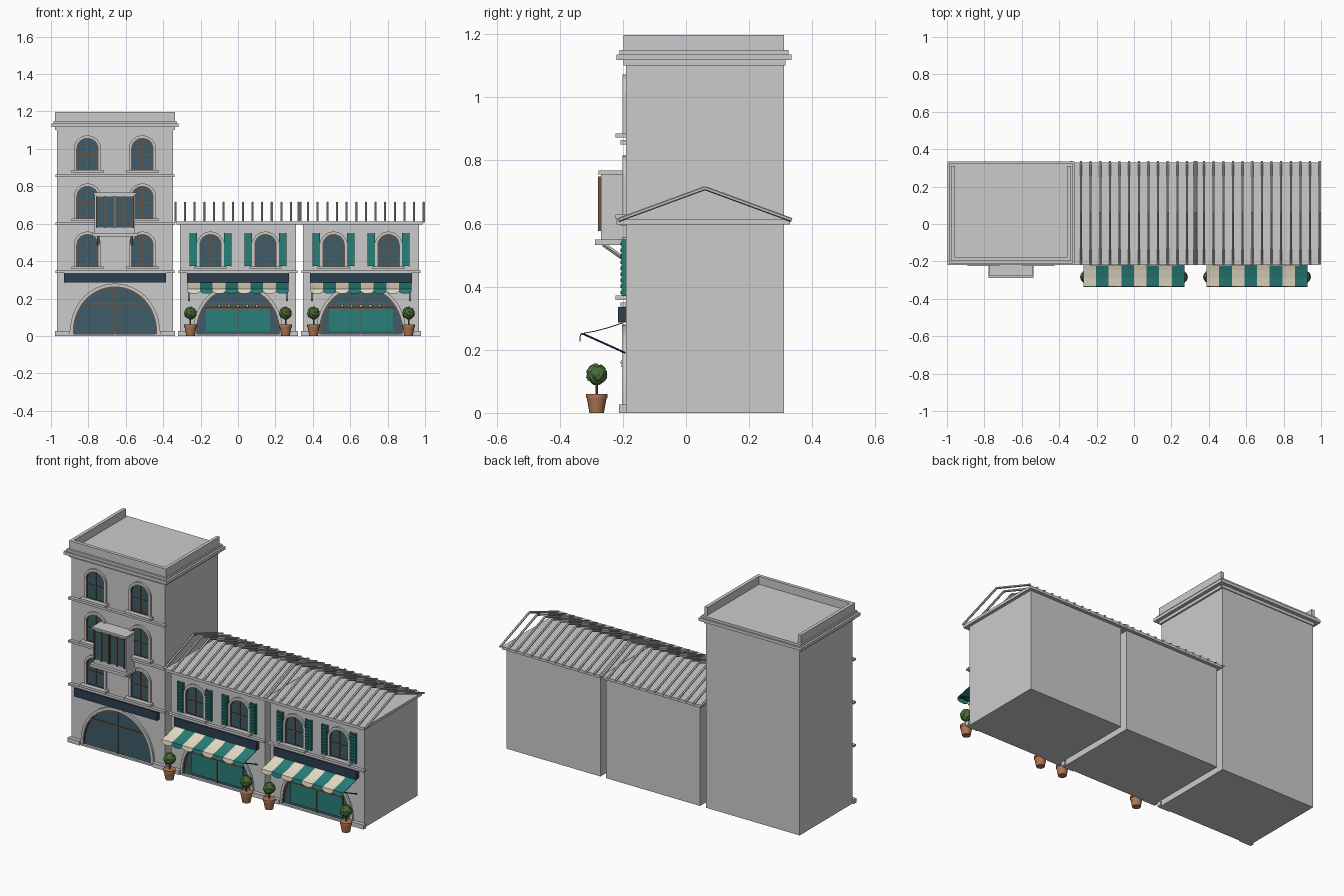
import bpy, bmesh, math
from mathutils import Vector, Matrix

if "Cube" in bpy.data.objects:
    bpy.data.objects.remove(bpy.data.objects["Cube"])


def material(name, rgb):
    m = bpy.data.materials.new(name)
    m.diffuse_color = (*rgb, 1)
    m.use_nodes = True
    m.node_tree.nodes["Principled BSDF"].inputs["Base Color"].default_value = m.diffuse_color
    return m


GLASS = material("glass", (0.05, 0.105, 0.135))
TEAL = material("teal_paint", (0.022, 0.21, 0.19))
CREAM = material("cream_cloth", (0.82, 0.74, 0.58))
NAVY = material("navy_board", (0.025, 0.05, 0.08))
WOOD = material("wood", (0.16, 0.09, 0.05))
CLAY = material("terracotta", (0.42, 0.18, 0.09))
LEAF = material("leaf", (0.07, 0.15, 0.04))


def finish(name, bm, mat=None, smooth=False, x=0):
    bmesh.ops.recalc_face_normals(bm, faces=bm.faces)
    me = bpy.data.meshes.new(name)
    bm.to_mesh(me)
    bm.free()
    ob = bpy.data.objects.new(name, me)
    bpy.context.collection.objects.link(ob)
    ob.location.x = x
    if mat:
        me.materials.append(mat)
    if smooth:
        bpy.context.view_layer.objects.active = ob
        ob.select_set(True)
        bpy.ops.object.shade_smooth_by_angle()
        ob.select_set(False)
    return ob


def add_box(bm, x0, x1, y0, y1, z0, z1):
    m = Matrix.Translation(((x0 + x1) / 2, (y0 + y1) / 2, (z0 + z1) / 2))
    bmesh.ops.create_cube(bm, size=1, matrix=m @ Matrix.Diagonal((x1 - x0, y1 - y0, z1 - z0, 1)))


def boxes(name, items, mat=None, x=0):
    bm = bmesh.new()
    for b in items:
        add_box(bm, *b)
    return finish(name, bm, mat, x=x)


def add_rod(bm, a, b, r1, r2=None, n=8):
    a, b = Vector(a), Vector(b)
    d = b - a
    m = Matrix.Translation((a + b) / 2) @ d.to_track_quat('Z', 'Y').to_matrix().to_4x4()
    bmesh.ops.create_cone(bm, cap_ends=True, segments=n, radius1=r1,
                          radius2=r1 if r2 is None else r2, depth=d.length, matrix=m)


def arch(cx, w, z0, zs, rz, n=20):
    arc = [(cx - w * math.cos(math.pi * i / n), zs + rz * math.sin(math.pi * i / n)) for i in range(n + 1)]
    return [(cx - w, z0)] + arc + [(cx + w, z0)]


def extrude(bm, faces, dy):
    r = bmesh.ops.extrude_face_region(bm, geom=faces)
    bmesh.ops.translate(bm, vec=(0, dy, 0), verts=[v for v in r['geom'] if isinstance(v, bmesh.types.BMVert)])


def add_panel(bm, pts, y, dy):
    extrude(bm, [bm.faces.new([bm.verts.new((p[0], y, p[1])) for p in pts])], dy)


def add_frame(bm, outer, inner, y, dy):
    o = [bm.verts.new((p[0], y, p[1])) for p in outer]
    i = [bm.verts.new((p[0], y, p[1])) for p in inner]
    extrude(bm, [bm.faces.new((o[k], o[k + 1], i[k + 1], i[k])) for k in range(len(o) - 1)], dy)


def facade(x, floors):
    # arched windows: glass, surround, glazing bars, sills
    glass, trim, bars, sills = (bmesh.new() for _ in range(4))
    for f in range(floors):
        z = 0.37 + 0.257 * f
        for c in (-0.147, 0.147):
            add_panel(glass, arch(c, 0.062, z, z + 0.115, 0.062), -0.192, 0.004)
            add_frame(trim, arch(c, 0.073, z, z + 0.115, 0.073), arch(c, 0.06, z, z + 0.115, 0.06), -0.201, 0.013)
            add_frame(bars, arch(c, 0.061, z, z + 0.115, 0.061), arch(c, 0.055, z, z + 0.115, 0.055), -0.197, 0.006)
            add_box(bars, c - 0.003, c + 0.003, -0.196, -0.19, z, z + 0.175)
            for h in (0.003, 0.085):
                add_box(bars, c - 0.06, c + 0.06, -0.196, -0.19, z + h - 0.003, z + h + 0.003)
            add_box(sills, c - 0.085, c + 0.085, -0.224, -0.188, z - 0.012, z + 0.002)
    finish("window_glass", glass, GLASS, x=x)
    finish("window_surrounds", trim, x=x)
    finish("window_bars", bars, WOOD, x=x)
    finish("window_sills", sills, x=x)
    # string courses and plinth
    boxes("string_courses", [(-0.318, 0.318, -0.208, -0.188, 0.337 + 0.257 * f, 0.35 + 0.257 * f)
                             for f in range(floors)], x=x)
    boxes("plinth", [(s * 0.28 - 0.04, s * 0.28 + 0.04, -0.212, -0.188, 0, 0.026) for s in (-1, 1)]
          + [(-0.25, 0.25, -0.206, -0.188, 0, 0.01)], x=x)
    # shopfront arch
    bm = bmesh.new()
    add_panel(bm, arch(0, 0.225, 0.01, 0.025, 0.24, 28), -0.192, 0.004)
    finish("shop_glass", bm, GLASS, x=x)
    bm = bmesh.new()
    add_frame(bm, arch(0, 0.24, 0.01, 0.025, 0.255, 28), arch(0, 0.225, 0.01, 0.025, 0.24, 28), -0.202, 0.014)
    finish("shop_surround", bm, x=x)
    bm = bmesh.new()
    add_frame(bm, arch(0, 0.226, 0.01, 0.025, 0.241, 28), arch(0, 0.218, 0.01, 0.025, 0.232, 28), -0.198, 0.007)
    add_box(bm, -0.004, 0.004, -0.198, -0.19, 0.01, 0.262)
    add_box(bm, -0.18, 0.18, -0.198, -0.19, 0.168, 0.175)
    finish("shop_bars", bm, WOOD, x=x)
    # sign board, left blank
    boxes("sign_board", [(-0.273, 0.273, -0.216, -0.188, 0.286, 0.336)], NAVY, x)


def tower(x):
    boxes("tower_body", [(-0.31, 0.31, -0.19, 0.31, 0, 1.11)], x=x)
    facade(x, 3)
    # stepped cornice and three-sided parapet
    boxes("tower_cornice", [(-0.34, 0.34, -0.22, 0.335, 1.118, 1.136),
                            (-0.328, 0.328, -0.21, 0.325, 1.136, 1.15),
                            (-0.316, 0.316, -0.198, 0.315, 1.1, 1.118)], x=x)
    boxes("parapet", [(-0.32, 0.32, -0.198, -0.178, 1.1, 1.198),
                      (-0.32, -0.3, -0.178, 0.31, 1.1, 1.198),
                      (0.3, 0.32, -0.178, 0.31, 1.1, 1.198)], x=x)
    # bay window on brackets
    boxes("bay_body", [(-0.108, 0.108, -0.27, -0.188, 0.55, 0.758)], x=x)
    boxes("bay_slabs", [(-0.12, 0.12, -0.288, -0.188, 0.532, 0.55),
                        (-0.114, 0.114, -0.278, -0.188, 0.756, 0.768)], x=x)
    boxes("bay_glass", [(s * 0.052 - 0.044, s * 0.052 + 0.044, -0.275, -0.268, 0.58, 0.745) for s in (-1, 1)], GLASS, x)
    boxes("bay_bars", [(c - 0.003, c + 0.003, -0.279, -0.268, 0.576, 0.749)
                       for c in (-0.098, -0.052, -0.006, 0.006, 0.052, 0.098)], WOOD, x)
    bm = bmesh.new()
    for c in (-0.09, 0.09):
        add_rod(bm, (c, -0.262, 0.534), (c, -0.196, 0.488), 0.007, n=4)
    finish("bay_brackets", bm, x=x)


def shutters(x):
    bm = bmesh.new()
    for c in (-0.147, 0.147):
        for s in (-1, 1):
            m = c + s * 0.093
            add_box(bm, m - 0.019, m + 0.019, -0.199, -0.188, 0.374, 0.547)
            for e in (-0.017, 0.017):
                add_box(bm, m + e - 0.003, m + e + 0.003, -0.204, -0.188, 0.37, 0.55)
            for k in range(9):
                z = 0.376 + 0.0192 * k
                add_box(bm, m - 0.015, m + 0.015, -0.207, -0.195, z, z + 0.011)
    finish("shutters", bm, TEAL, x=x)


def awning(x):
    # striped cloth with rounded valance tabs
    n, w = 8, 0.0675
    prof = [(-0.2, 0.287), (-0.245, 0.272), (-0.29, 0.26), (-0.334, 0.252)]
    for par, name, mat in ((0, "awning_cream", CREAM), (1, "awning_teal", TEAL)):
        bm = bmesh.new()
        for k in range(par, n, 2):
            a = -n * w / 2 + k * w
            rows = [[bm.verts.new((px, y, z)) for px in (a, a + w)] for y, z in prof]
            for p, q in zip(rows, rows[1:]):
                bm.faces.new((p[0], p[1], q[1], q[0]))
            tab = [bm.verts.new((a + w / 2 - w / 2 * math.cos(math.pi * i / 10), -0.337,
                                 0.24 - 0.014 * math.sin(math.pi * i / 10))) for i in range(11)]
            bm.faces.new([rows[-1][1], rows[-1][0]] + tab)
        ob = finish(name, bm, mat, x=x)
        ob.modifiers.new("thickness", 'SOLIDIFY').thickness = 0.003
    bm = bmesh.new()
    for c in (-0.262, 0.262):
        add_rod(bm, (c, -0.325, 0.25), (c, -0.192, 0.19), 0.003)
    add_rod(bm, (-0.27, -0.328, 0.249), (0.27, -0.328, 0.249), 0.003)
    finish("awning_arms", bm, NAVY, x=x)


def planter(x):
    y = -0.283
    bm = bmesh.new()
    add_rod(bm, (0, y, 0), (0, y, 0.05), 0.023, 0.032, 16)
    add_rod(bm, (0, y, 0.047), (0, y, 0.06), 0.034, 0.034, 16)
    finish("plant_pot", bm, CLAY, True, x)
    bm = bmesh.new()
    add_rod(bm, (0, y, 0.055), (0, y, 0.1), 0.004)
    finish("plant_stem", bm, WOOD, True, x)
    bm = bmesh.new()
    bmesh.ops.create_icosphere(bm, subdivisions=3, radius=0.033, matrix=Matrix.Translation((0, y, 0.122)))
    for i, v in enumerate(bm.verts):
        v.co += (v.co - Vector((0, y, 0.122))) * (0.07 * math.sin(i * 2.4))
    finish("plant_ball", bm, LEAF, x=x)


def cafe(x):
    boxes("cafe_body", [(-0.31, 0.31, -0.19, 0.31, 0, 0.6)], x=x)
    boxes("eave_slab", [(-0.328, 0.328, -0.22, 0.33, 0.597, 0.613)], x=x)
    facade(x, 1)
    shutters(x)
    # open gable ribs
    bm = bmesh.new()
    for k in range(14):
        c = -0.335 + 0.67 * k / 13
        for y in (-0.215, 0.335):
            add_rod(bm, (c, y, 0.611), (c, 0.06, 0.712), 0.0065, n=6)
    finish("roof_ribs", bm, x=x)
    # counter front and small lamps
    boxes("counter_panel", [(-0.172, 0.172, -0.2, -0.188, 0.026, 0.147)], TEAL, x)
    boxes("counter_trim", [(-0.176, 0.176, -0.205, -0.19, 0.145, 0.152), (-0.003, 0.003, -0.203, -0.19, 0.026, 0.147)], WOOD, x)
    bm = bmesh.new()
    for k in range(5):
        bmesh.ops.create_uvsphere(bm, u_segments=10, v_segments=6, radius=0.008,
                                  matrix=Matrix.Translation((-0.1 + 0.05 * k, -0.2, 0.16)))
    finish("lamps", bm, CREAM, True, x)
    awning(x)
    for s in (-1, 1):
        planter(x + s * 0.254)


tower(-0.658)
cafe(0)
cafe(0.658)
